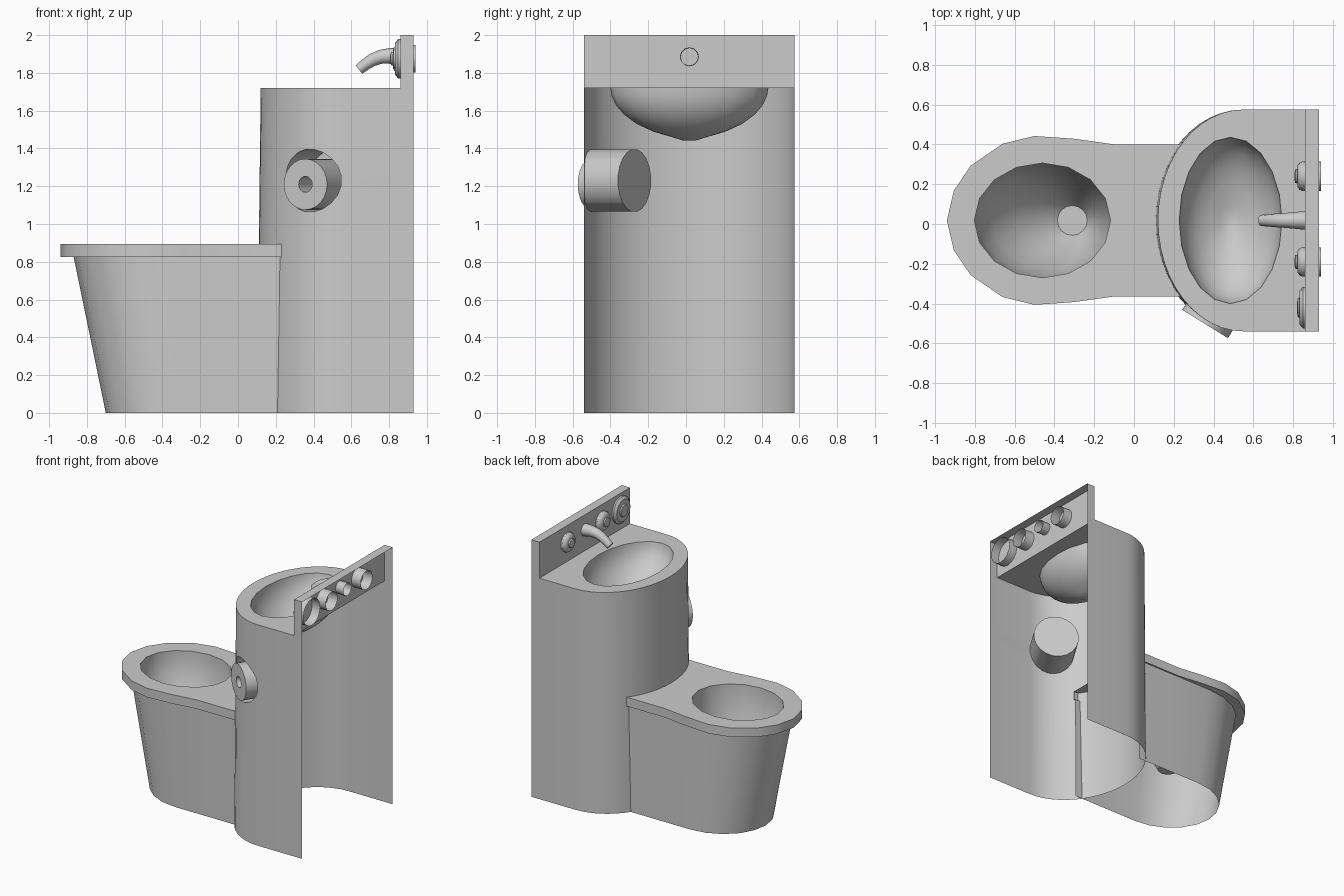
import bpy, bmesh
from math import sin, cos, pi, radians
from mathutils import Vector

if "Cube" in bpy.data.objects:
    bpy.data.objects.remove(bpy.data.objects["Cube"])

CY = 0.018          # centre line of the whole unit
Z = Vector((0, 0, 1))


def loft(bm, rings, closed=True, cap=False):
    """Skin a list of equal-length point rings with quads."""
    vs = [[bm.verts.new(p) for p in r] for r in rings]
    n = len(vs[0])
    for a, b in zip(vs, vs[1:]):
        for i in range(n if closed else n - 1):
            j = (i + 1) % n
            bm.faces.new((a[i], a[j], b[j], b[i]))
    if cap:
        bm.faces.new(vs[-1])
    return vs


def ellipse(cx, a, b, z, n):
    return [(cx + a * cos(2 * pi * i / n), CY + b * sin(2 * pi * i / n), z) for i in range(n)]


def loop_edges(bm, vs):
    """Edges round a closed loop of verts, making any that are missing."""
    return [bm.edges.get((a, b)) or bm.edges.new((a, b)) for a, b in zip(vs, vs[1:] + vs[:1])]


def plate(bm, outer, hole):
    bmesh.ops.triangle_fill(bm, use_beauty=True, normal=Z,
                            edges=loop_edges(bm, outer) + loop_edges(bm, hole))


def finish(bm, name):
    bmesh.ops.recalc_face_normals(bm, faces=bm.faces)
    me = bpy.data.meshes.new(name)
    bm.to_mesh(me)
    bm.free()
    ob = bpy.data.objects.new(name, me)
    bpy.context.collection.objects.link(ob)
    bpy.ops.object.select_all(action='DESELECT')
    ob.select_set(True)
    bpy.context.view_layer.objects.active = ob
    bpy.ops.object.shade_smooth_by_angle(angle=radians(32))
    return ob


def lathe(name, profile, origin, axis, n=16):
    """Revolve (radius, distance along axis) pairs."""
    q = axis.to_track_quat('Z', 'Y')
    rings = [[origin + q @ Vector((r * cos(2 * pi * i / n), r * sin(2 * pi * i / n), d))
              for i in range(n)] for r, d in profile]
    bm = bmesh.new()
    loft(bm, rings, cap=True)
    return finish(bm, name)


# Cabinet: open-backed shell with a rounded front, counter and upstand
def cabinet_outline(a, z):
    b = 0.557
    arc = [(0.55 - a * sin(pi * i / 24), CY - b * cos(pi * i / 24), z) for i in range(25)]
    ends = [(0.93, CY - b, z), (0.86, CY - b, z)]
    return ends + arc + [(0.86, CY + b, z), (0.93, CY + b, z)]


bm = bmesh.new()
low, top = loft(bm, [cabinet_outline(0.45, 0), cabinet_outline(0.43, 1.72)], closed=False)
wall = list(bm.faces)
up = [bm.verts.new((v.co.x, v.co.y, 2)) for v in (top[0], top[1], top[-2], top[-1])]
for quad in ((top[0], top[1], up[1], up[0]), (top[1], top[-2], up[2], up[1]),
             (top[-2], top[-1], up[3], up[2]), (up[0], up[1], up[2], up[3])):
    bm.faces.new(quad)

# Basin hung from the counter
basin = loft(bm, [ellipse(0.485, 0.258 * s, 0.418 * s, z, 20) for s, z in
                  ((1, 1.72), (0.985, 1.68), (0.93, 1.63), (0.83, 1.58), (0.67, 1.53),
                   (0.45, 1.488), (0.22, 1.46), (0.09, 1.443))], cap=True)
plate(bm, top[1:-1], basin[0])

# Round paper recess: clip a hole in the wall, then push its rim inwards
n = Vector((-0.527, -0.85, 0)).normalized()
t = n.cross(Z)
c = Vector((0.385, -0.485, 1.23))
inside = [f for f in wall if f.calc_center_median().y < -0.05]
for k in sorted(range(20), key=lambda k: -abs(sin(pi * k / 10))):
    d = t * cos(pi * k / 10) + Z * sin(pi * k / 10)
    co = c + d * 0.165
    geom = set(inside)
    for f in inside:
        geom.update(f.edges)
        geom.update(f.verts)
    res = bmesh.ops.bisect_plane(bm, geom=list(geom), plane_co=co, plane_no=d, dist=1e-5)
    inside = [f for f in res['geom'] if isinstance(f, bmesh.types.BMFace)
              and (f.calc_center_median() - co).dot(d) < 0]
chosen = set(inside)
rim_edges = [e for e in {e for f in inside for e in f.edges}
             if not all(f in chosen for f in e.link_faces)]
bmesh.ops.delete(bm, geom=inside, context='FACES')
res = bmesh.ops.extrude_edge_only(bm, edges=rim_edges)['geom']
for v in res:
    if isinstance(v, bmesh.types.BMVert):
        v.co -= n * ((v.co - c).dot(n) + 0.25)
bmesh.ops.contextual_create(bm, geom=[e for e in res if isinstance(e, bmesh.types.BMEdge)
                                      and abs((e.verts[0].co - c).dot(n) + 0.25) < 1e-4
                                      and abs((e.verts[1].co - c).dot(n) + 0.25) < 1e-4])
finish(bm, "sink_cabinet")

# Paper roll sitting in the recess
lathe("paper_roll", [(0.135, -0.24), (0.135, 0), (0.042, 0), (0.042, -0.2)],
      Vector((0.357, -0.502, 1.21)), n, 24)


# Toilet: tapered pedestal, overhanging rim and bowl in one shell
def mirrored(half, z):
    return [(x, CY + y, z) for x, y in half] + [(x, CY - y, z) for x, y in half[-2::-1]]


def pedestal(cx, a, b, z):
    arc = [(cx - a * sin(pi * i / 10), b * cos(pi * i / 10)) for i in range(6)]
    return mirrored([(0.27, b), (0, b)] + arc, z)


rim = [(0.27, 0.382), (-0.1, 0.382), (-0.3, 0.41), (-0.5, 0.424),
       (-0.66, 0.385), (-0.82, 0.275), (-0.905, 0.15), (-0.94, 0)]
bm = bmesh.new()
shell = loft(bm, [pedestal(-0.3, 0.4, 0.362, 0), pedestal(-0.4, 0.47, 0.37, 0.825),
                  mirrored(rim, 0.825), mirrored(rim, 0.895)], closed=False)
bowl = loft(bm, [ellipse(*r, 16) for r in
                 ((-0.46, 0.342, 0.288, 0.895), (-0.46, 0.342, 0.288, 0.825),
                  (-0.455, 0.325, 0.275, 0.72), (-0.43, 0.28, 0.24, 0.58),
                  (-0.385, 0.21, 0.18, 0.45), (-0.34, 0.13, 0.12, 0.34),
                  (-0.31, 0.075, 0.075, 0.28))], cap=True)
plate(bm, shell[-1], bowl[0])
finish(bm, "toilet")

# Push buttons on the upstand, with open sleeves behind
X = Vector((-1, 0, 0))
button = [(0.073, -0.08), (0.073, 0), (0.075, 0.012), (0.068, 0.028), (0.055, 0.038),
          (0.036, 0.04), (0.034, 0.05), (0.012, 0.055)]
for name, y in (("left_button", 0.24), ("right_button", -0.19)):
    lathe(name, button, Vector((0.86, y, 1.875)), X)
lathe("flush_button", [(0.104, -0.07), (0.104, 0), (0.104, 0.012), (0.085, 0.028),
                       (0.05, 0.03), (0.045, 0.038), (0.015, 0.042)],
      Vector((0.86, -0.42, 1.875)), X)

# Curved spout
path = [(0.93, 1.885, 0.05), (0.86, 1.885, 0.047), (0.8, 1.89, 0.041), (0.755, 1.885, 0.037),
        (0.71, 1.868, 0.034), (0.675, 1.845, 0.031), (0.64, 1.818, 0.028)]
rings = []
for i, (x, z, r) in enumerate(path):
    p, q = path[max(i - 1, 0)], path[min(i + 1, len(path) - 1)]
    side = Vector((p[1] - q[1], 0, q[0] - p[0])).normalized()
    rings.append([Vector((x, CY, z)) + side * r * cos(pi * k / 6)
                  + Vector((0, r * sin(pi * k / 6), 0)) for k in range(12)])
bm = bmesh.new()
loft(bm, rings, cap=True)
finish(bm, "spout")
